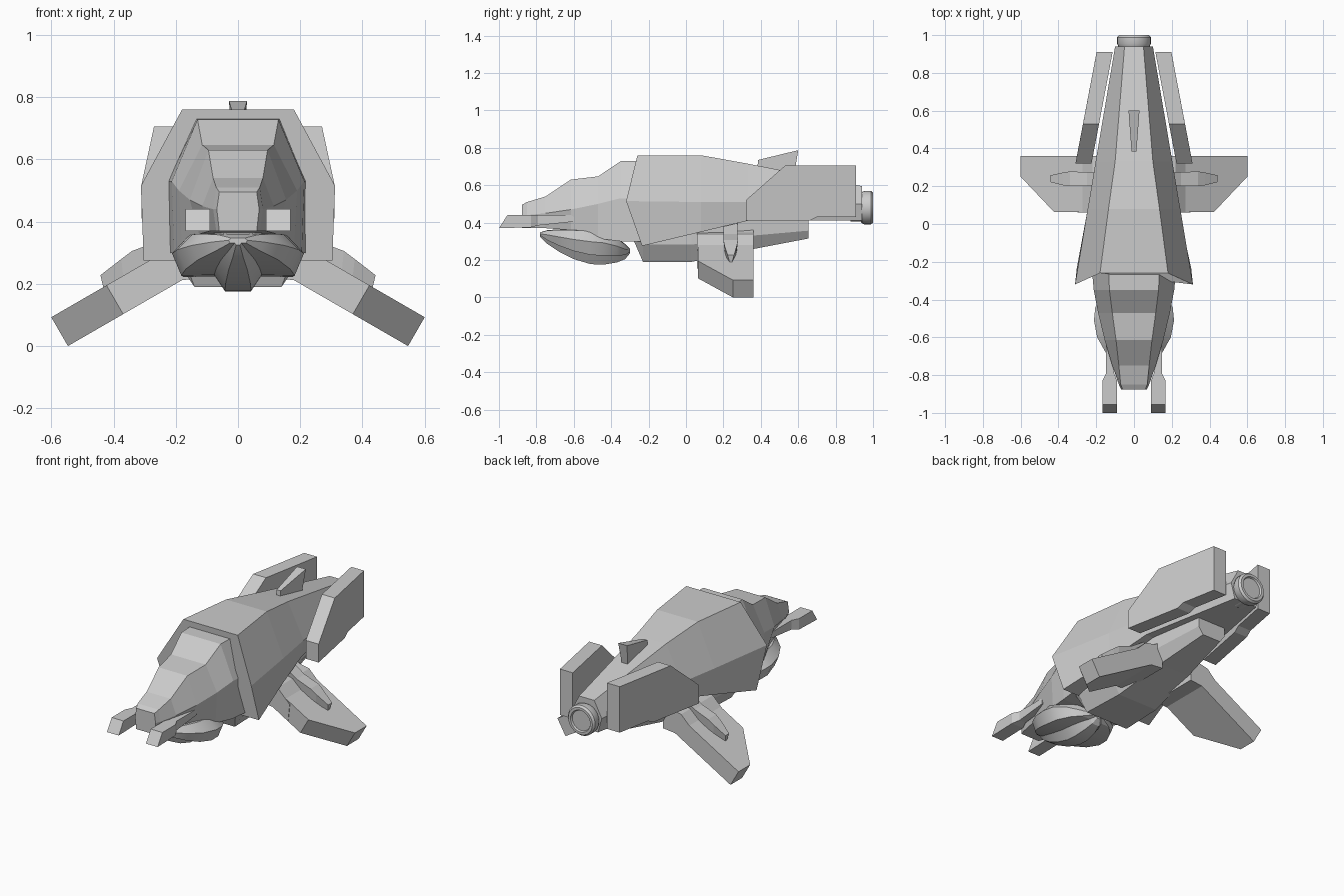
import bpy, bmesh, math

if "Cube" in bpy.data.objects:
    bpy.data.objects.remove(bpy.data.objects["Cube"])


def loft(name, rings, mirror=False):
    """Skin closed rings of 3D points, cap both ends."""
    bm = bmesh.new()
    loops = [[bm.verts.new(p) for p in ring] for ring in rings]
    n = len(loops[0])
    for a, b in zip(loops, loops[1:]):
        for i in range(n):
            j = (i + 1) % n
            bm.faces.new((a[i], a[j], b[j], b[i]))
    bm.faces.new(loops[0])
    bm.faces.new(loops[-1][::-1])
    bmesh.ops.recalc_face_normals(bm, faces=bm.faces[:])
    me = bpy.data.meshes.new(name)
    bm.to_mesh(me)
    bm.free()
    ob = bpy.data.objects.new(name, me)
    bpy.context.collection.objects.link(ob)
    if mirror:
        ob.modifiers.new("Mirror", 'MIRROR').use_mirror_merge = False
    return ob


def sym(half):
    """Right-hand half section, top to bottom -> full ring."""
    return half + [(-x, y, z) for x, y, z in reversed(half)]


def box_ring(y, x0, x1, z0, z1):
    return [(x0, y, z0), (x1, y, z0), (x1, y, z1), (x0, y, z1)]


# main hull: hexagonal, chevron front, tapering to the tail
loft("hull", [
    sym([(.18, -.26, .76), (.312, -.32, .515), (.303, -.235, .275)]),
    sym([(.135, .08, .76), (.245, .08, .51), (.235, .08, .35)]),
    sym([(.10, .33, .715), (.203, .33, .51), (.19, .33, .41)]),
    sym([(.05, .94, .595), (.10, .94, .50), (.075, .94, .41)]),
])

# cockpit nose: y, top half width, top z, mid half width, mid z, low half width, low z
nose = [
    (-.22, .135, .73, .225, .53, .22, .30),
    (-.35, .13, .728, .213, .53, .205, .30),
    (-.47, .115, .647, .19, .50, .18, .315),
    (-.615, .095, .63, .155, .47, .125, .36),
    (-.75, .08, .54, .115, .45, .09, .37),
    (-.85, .07, .51, .08, .44, .07, .37),
    (-.877, .06, .495, .068, .44, .06, .37),
]
loft("cockpit_nose", [sym([(a, y, za), (b, y, zb), (c, y, zc)])
                      for y, a, za, b, zb, c, zc in nose])

# belly keel block: y, upper half width, lower half width, top z, bottom z
belly = [(-.28, .20, .18, .42, .305), (-.23, .20, .14, .42, .19), (.03, .18, .13, .42, .19),
         (.34, .14, .10, .44, .255), (.655, .09, .06, .42, .315)]
loft("belly", [sym([(a, y, zt), (a, y, zb + (zt - zb) * .4), (b, y, zb)])
               for y, a, b, zt, zb in belly])

# ribbed chin pod: y, half width, top z, bottom z
chin = [(-.78, .03, .348, .325), (-.74, .085, .36, .285), (-.68, .15, .364, .245),
        (-.60, .195, .364, .205), (-.51, .212, .36, .178), (-.44, .205, .352, .175),
        (-.37, .165, .32, .187), (-.325, .11, .285, .205), (-.30, .045, .26, .235)]
pod = loft("chin_pod", [sym([(w * fx, y, zb + (zt - zb) * fz) for fx, fz in
                             ((.35, 1), (.75, .97), (1, .66), (.86, .27), (.36, .28), (.2, 0))])
                        for y, w, zt, zb in chin])
bpy.context.view_layer.objects.active = pod
pod.select_set(True)
bpy.ops.object.shade_smooth_by_angle(angle=math.radians(25))

# nose guns with wide muzzles
guns = loft("nose_guns", [
    [(.09, -1, .37), (.168, -1, .37), (.168, -.955, .44), (.09, -.955, .44)],
    box_ring(-.83, .09, .168, .375, .44),
    box_ring(-.79, .105, .147, .385, .44),
    box_ring(-.60, .105, .147, .405, .44),
], mirror=True)

# rear side plates: outer face follows the hull taper
plate = [(.32, .41), (.66, .41), (.70, .43), (.91, .43), (.91, .705), (.53, .705), (.32, .52)]


def plate_x(y):
    if y < .7:
        return .31 - (y - .32) * .19
    return .238 - (y - .7) * .19


loft("tail_plates", [[(plate_x(y) - d, y, z) for y, z in plate] for d in (0, .085)], mirror=True)

# drooping wings: plan outline as (distance in from tip, y)
plan = [(0, .36), (0, .25), (.205, .063), (.55, .063), (.55, .36)]
c, s = math.cos(math.radians(30)), math.sin(math.radians(30))
loft("wings", [[(.6 - c * u - s * t, y, .093 + s * u - c * t) for u, y in plan]
               for t in (0, .107)], mirror=True)

# wing root fairings
loft("wing_roots", [
    [(.10, y0, .36), (.22, y0, .335), (.30, y0, .255), (.29, y0, .155), (.20, y0, .21), (.10, y0, .22)]
    for y0 in (.06, .36)], mirror=True)

# tapered pods over the wings: x, y range, z range
wing_pod = [(.16, .20, .275, .28, .40), (.25, .20, .275, .23, .34), (.34, .20, .278, .20, .306),
            (.375, .205, .273, .19, .28), (.442, .222, .258, .185, .228)]
loft("wing_pods", [[(x, y0, z1), (x, y1, z1), (x - .01, y1 - .012, z0), (x - .01, y0 + .012, z0)]
                   for x, y0, y1, z0, z1 in wing_pod], mirror=True)

# dorsal fin
loft("dorsal_fin", [
    [(-.01, .38, .66), (.01, .38, .66), (.013, .385, .735), (-.013, .385, .735)],
    [(-.018, .575, .64), (.018, .575, .64), (.029, .60, .787), (-.029, .60, .787)],
])

# tail nozzle, turned profile
profile = [(.88, .075), (.935, .075), (.94, .083), (.955, .09), (.988, .09), (1, .08), (1, .065), (.99, .06)]
nozzle = loft("nozzle", [[(r * math.cos(a), y, .48 + r * math.sin(a))
                          for a in (math.tau * i / 24 for i in range(24))] for y, r in profile])
bpy.ops.object.select_all(action='DESELECT')
bpy.context.view_layer.objects.active = nozzle
nozzle.select_set(True)
bpy.ops.object.shade_smooth_by_angle(angle=math.radians(30))
